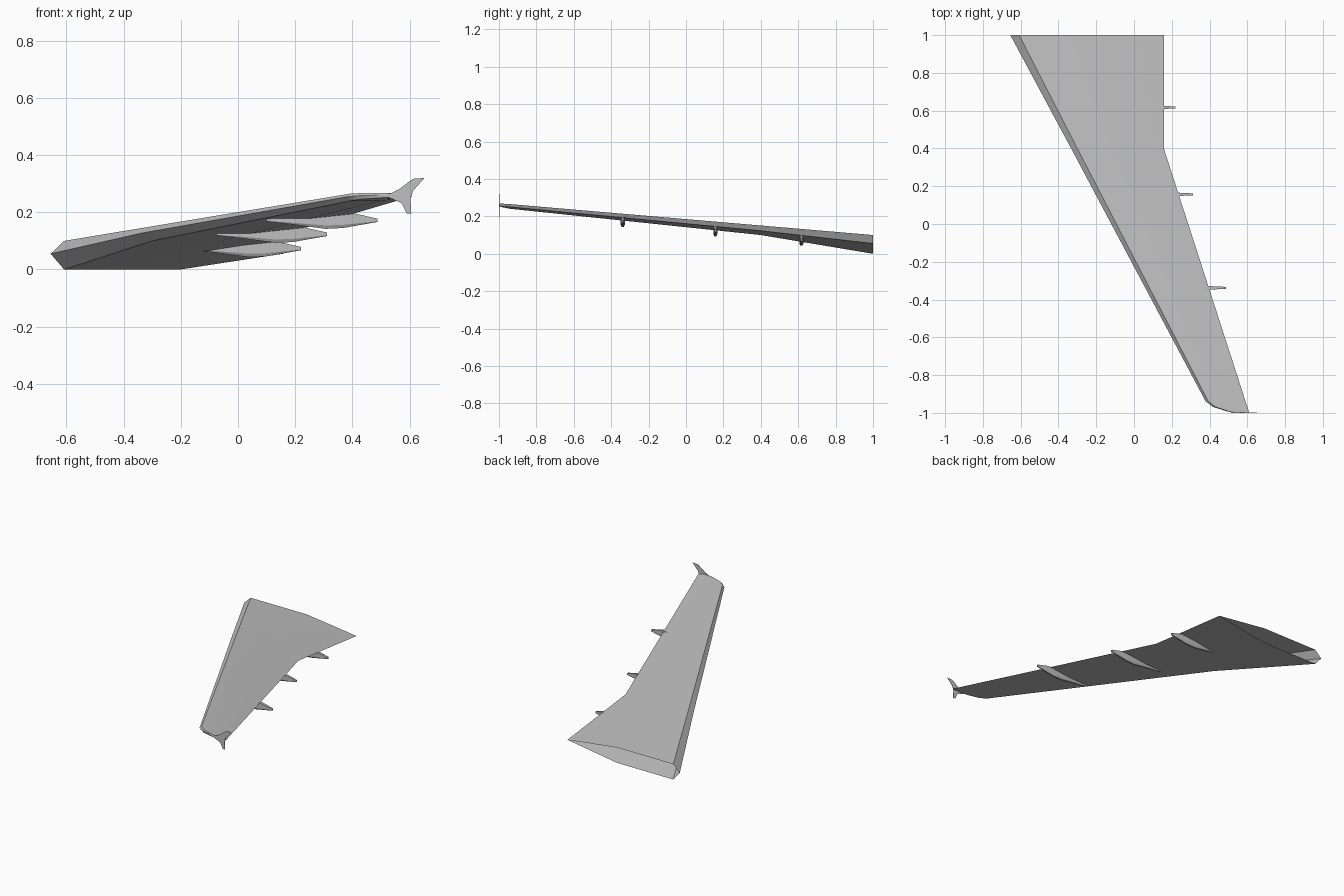
import bpy, bmesh

cube = bpy.data.objects.get("Cube")
if cube:
    bpy.data.objects.remove(cube, do_unlink=True)

grey = bpy.data.materials.new("light_grey")
grey.use_nodes = True
colour = (0.52, 0.52, 0.52, 1)
grey.diffuse_color = colour
grey.node_tree.nodes["Principled BSDF"].inputs["Base Color"].default_value = colour


def finish(name, bm, smooth=True):
    """Turn a bmesh into a named grey object."""
    mesh = bpy.data.meshes.new(name)
    bm.to_mesh(mesh)
    bm.free()
    mesh.materials.append(grey)
    obj = bpy.data.objects.new(name, mesh)
    bpy.context.collection.objects.link(obj)
    if smooth:
        bpy.ops.object.select_all(action="DESELECT")
        obj.select_set(True)
        bpy.context.view_layer.objects.active = obj
        bpy.ops.object.shade_smooth_by_angle(angle=0.4)
    return obj


def loft(bm, rings):
    """Skin neighbouring rings of equal length and return their vertices."""
    loops = [[bm.verts.new(p) for p in ring] for ring in rings]
    for a, b in zip(loops, loops[1:]):
        for i in range(len(a)):
            j = (i + 1) % len(a)
            bm.faces.new((a[i], a[j], b[j], b[i]))
    return loops


def wing_section(y, nose, lip, tail, z_low, z_high, z_tail):
    """Six-sided section: blunt nose, flat front half, sharp tail."""
    z_nose = z_low + 0.55 * (z_high - z_low)
    middle = lip + 0.53 * (tail - lip)
    outline = [(nose, z_nose), (lip, z_high), (middle, z_high),
               (tail, z_tail), (middle, z_low), (lip, z_low)]
    return [(x, y, z) for x, z in outline]


# Wing: open at the root, kinked trailing edge, rounded tip
bm = bmesh.new()
loops = loft(bm, [
    wing_section(1.0, -0.655, -0.608, 0.158, 0.0, 0.1, 0.055),
    wing_section(0.4, -0.333, -0.3, 0.158, 0.1, 0.151, 0.123),
    wing_section(-0.937, 0.378, 0.392, 0.59, 0.24, 0.265, 0.25),
    wing_section(-0.967, 0.415, 0.428, 0.6, 0.246, 0.267, 0.252),
    wing_section(-0.99, 0.485, 0.495, 0.607, 0.25, 0.268, 0.254),
    wing_section(-1.0, 0.53, 0.535, 0.61, 0.254, 0.266, 0.255),
])
bm.faces.new(loops[-1])
bmesh.ops.recalc_face_normals(bm, faces=bm.faces)
finish("wing", bm)

# Flap fairings: slim pods measured back from their tail end
stations = [(-0.387, -0.004, 0.004, 0.002), (-0.3, -0.014, 0.012, 0.008),
            (-0.18, -0.03, 0.02, 0.011), (-0.12, -0.027, 0.024, 0.011),
            (-0.08, -0.02, 0.024, 0.009), (0, -0.006, 0.006, 0.005)]
places = [("inner", 0.22, 0.617, 0.073), ("middle", 0.312, 0.157, 0.123),
          ("outer", 0.487, -0.338, 0.172)]
for label, x, y, z in places:
    bm = bmesh.new()
    rings = []
    for dx, low, high, half in stations:
        rings.append([(x + dx, y - half, z + high), (x + dx, y + half, z + high),
                      (x + dx, y + half, z + low * 0.6),
                      (x + dx, y + half * 0.5, z + low),
                      (x + dx, y - half * 0.5, z + low),
                      (x + dx, y - half, z + low * 0.6)])
    loops = loft(bm, rings)
    bm.faces.new(loops[0])
    bm.faces.new(loops[-1])
    bmesh.ops.recalc_face_normals(bm, faces=bm.faces)
    finish(label + "_flap_fairing", bm)

# Wingtip fence: thin swept plate reaching above and below the tip
fence = [(0.515, 0.257), (0.562, 0.28), (0.612, 0.317), (0.652, 0.32),
         (0.612, 0.275), (0.603, 0.245), (0.606, 0.195), (0.59, 0.195),
         (0.572, 0.232)]
bm = bmesh.new()
loops = loft(bm, [[(x, y, z) for x, z in fence] for y in (-1.0, -0.998)])
for loop in loops:
    bm.faces.new(loop)
bmesh.ops.recalc_face_normals(bm, faces=bm.faces)
finish("wingtip_fence", bm, smooth=False)
